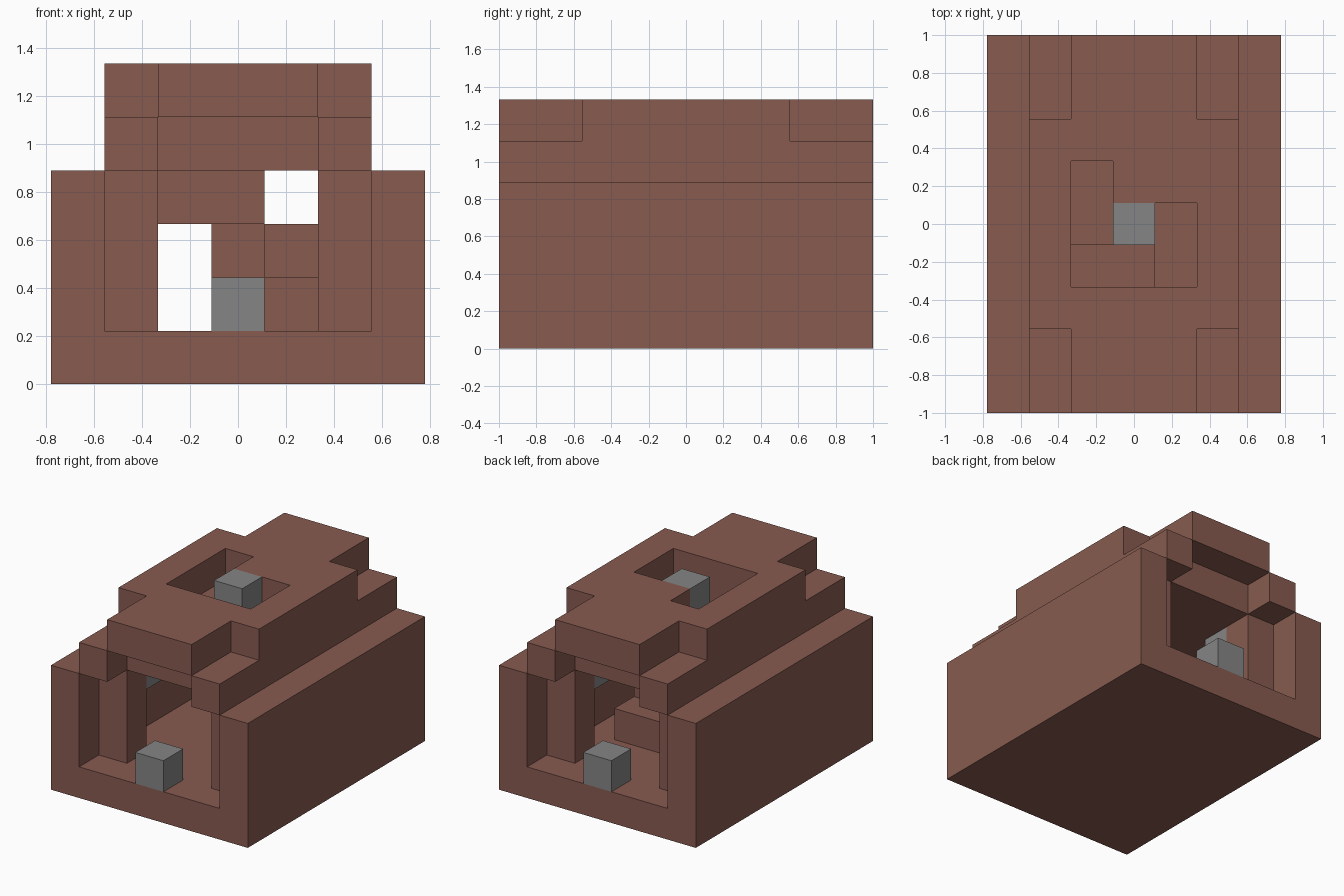
import bpy
import bmesh
from mathutils import Vector

U = 2 / 9  # edge of one building block

cube = bpy.data.objects.get("Cube")
if cube:
    bpy.data.objects.remove(cube, do_unlink=True)


def material(name, colour):
    mat = bpy.data.materials.new(name)
    mat.use_nodes = True
    mat.diffuse_color = colour
    mat.node_tree.nodes["Principled BSDF"].inputs["Base Color"].default_value = colour
    return mat


BROWN = material("reddish_brown", (0.242, 0.105, 0.08, 1))
GREY = material("mid_grey", (0.235, 0.235, 0.235, 1))


def prism(name, points, direction, mat):
    """Extrude a flat outline, given in blocks, along a direction."""
    bm = bmesh.new()
    face = bm.faces.new([bm.verts.new(Vector(p) * U) for p in points])
    made = bmesh.ops.extrude_face_region(bm, geom=[face], use_keep_orig=True)
    top = [v for v in made["geom"] if isinstance(v, bmesh.types.BMVert)]
    bmesh.ops.translate(bm, verts=top, vec=Vector(direction) * U)
    bmesh.ops.recalc_face_normals(bm, faces=bm.faces)
    mesh = bpy.data.meshes.new(name)
    bm.to_mesh(mesh)
    bm.free()
    mesh.materials.append(mat)
    obj = bpy.data.objects.new(name, mesh)
    bpy.context.collection.objects.link(obj)
    return obj


def slab(name, outline, z0, z1, mat=BROWN):
    return prism(name, [(x, y, z0) for x, y in outline], (0, 0, z1 - z0), mat)


def box(name, x0, x1, y0, y1, z0, z1, mat=BROWN):
    return slab(name, [(x0, y0), (x1, y0), (x1, y1), (x0, y1)], z0, z1, mat)


def mirrored(quarter):
    """Mirror the outline of one quarter into all four."""
    half = quarter + [(-x, y) for x, y in reversed(quarter)]
    return half + [(-x, -y) for x, y in half]


def cut(target, cutter):
    mod = target.modifiers.new("stairwell", "BOOLEAN")
    mod.operation = "DIFFERENCE"
    mod.solver = "EXACT"
    mod.object = cutter
    bpy.context.view_layer.objects.active = target
    bpy.ops.object.modifier_apply(modifier=mod.name)
    bpy.data.objects.remove(cutter, do_unlink=True)


# Floor and side walls: one U-shaped section run front to back
half_section = [(3.5, 0), (3.5, 4), (2.5, 4), (2.5, 1)]
section = half_section + [(-x, z) for x, z in reversed(half_section)]
prism("floor_and_walls", [(x, -4.5, z) for x, z in section], (0, 9, 0), BROWN)

# Lower roof with doorway notches, upper roof with notched corners
lower_roof = slab("lower_roof",
                  mirrored([(2.5, 4.5), (1.5, 4.5), (1.5, 3.5)]), 4, 5)
upper_roof = slab("upper_roof",
                  mirrored([(2.5, 2.5), (1.5, 2.5), (1.5, 4.5)]), 5, 6)

# Stairwell opening through both roof layers
cut(upper_roof, slab("upper_cutter", [(-1.5, -1.5), (1.5, -1.5), (1.5, 0.5),
                                      (-0.5, 0.5), (-0.5, 1.5), (-1.5, 1.5)], 4.8, 6.2))
cut(lower_roof, slab("lower_cutter", [(-1.5, -1.5), (1.5, -1.5), (1.5, 0.5),
                                      (0.5, 0.5), (0.5, -0.5), (-1.5, -0.5)], 3.8, 5.2))

# Spiral stair around a central post
box("stair_post", -0.5, 0.5, -0.5, 0.5, 1, 4)
box("post_cap", -0.5, 0.5, -0.5, 0.5, 5, 6, GREY)
box("low_step", -0.5, 1.5, 0.5, 1.5, 1, 2)
box("middle_step", 0.5, 1.5, -1.5, 0.5, 2, 3)
box("high_step", -1.5, 0.5, -1.5, -0.5, 3, 4)

# Pillars, hanging blocks and doorstep blocks at both ends
for sy, end in ((-1, "front"), (1, "back")):
    box(end + "_door_block", -0.5, 0.5, 4 * sy - 0.5, 4 * sy + 0.5, 1, 2, GREY)
    for sx, side in ((-1, "right"), (1, "left")):
        x0, x1 = 2 * sx - 0.5, 2 * sx + 0.5
        box(f"{end}_{side}_pillar", x0, x1, 3 * sy - 0.5, 3 * sy + 0.5, 1, 4)
        box(f"{end}_{side}_hanging_block", x0, x1,
            2 * sy - 0.5, 2 * sy + 0.5, 3, 4, GREY)
